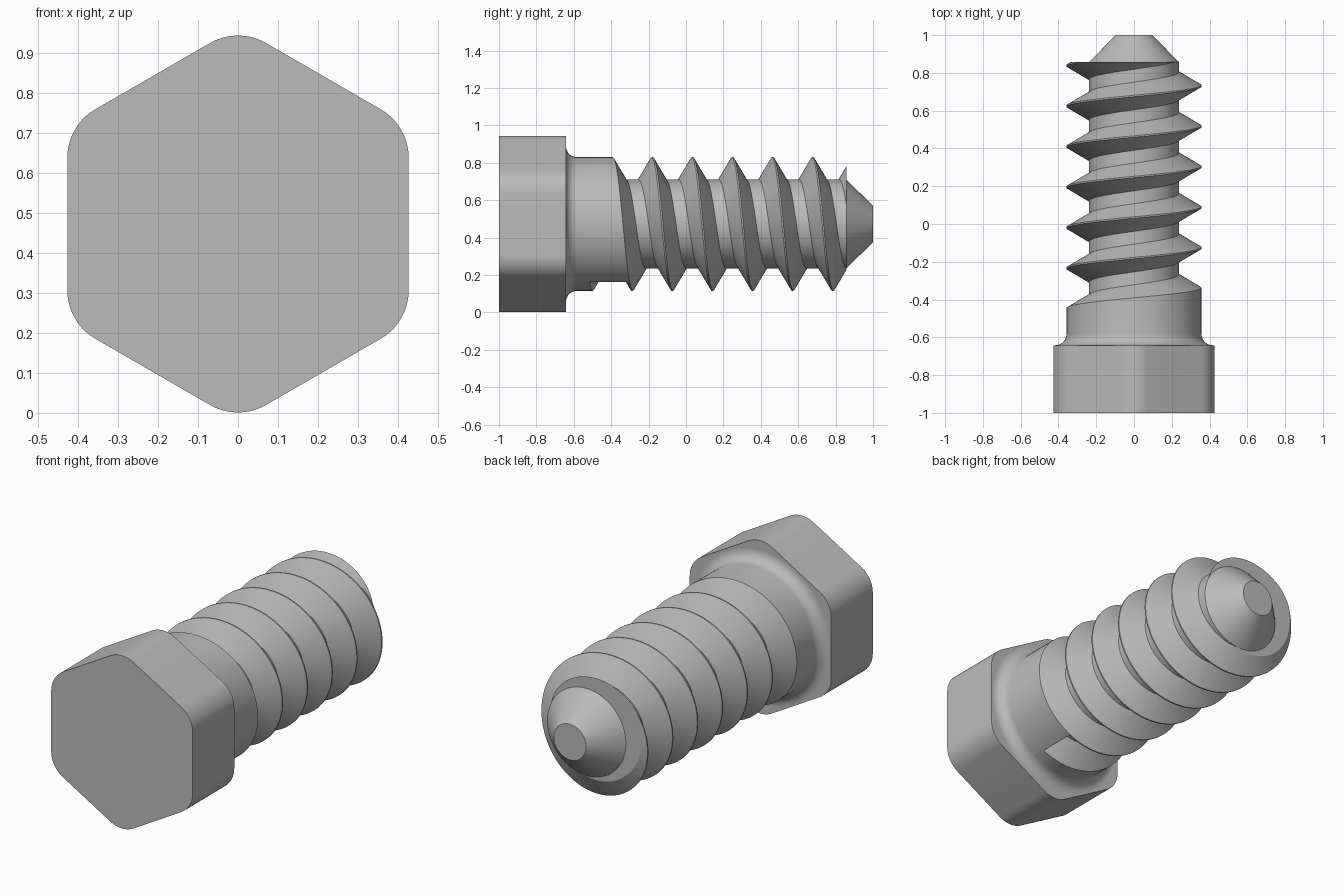
import bpy, bmesh, math

if "Cube" in bpy.data.objects:
    bpy.data.objects.remove(bpy.data.objects["Cube"])

AXIS_Z = 0.4725            # height of the bolt axis
R_OUT, R_ROOT, R_TIP = 0.357, 0.2375, 0.0975
Y_HEAD, Y_END = -0.642, 0.857
PITCH, SEG, TURNS = 0.2145, 96, 7
START = math.radians(150)  # angle where the thread groove begins
Y_START = -0.4126          # groove centre at its beginning
FILLET = 0.06

steel = bpy.data.materials.new("steel grey")
steel.diffuse_color = (0.5, 0.5, 0.5, 1)
steel.use_nodes = True
steel.node_tree.nodes["Principled BSDF"].inputs["Base Color"].default_value = steel.diffuse_color


def point(r, a, y):
    return (r * math.sin(a), y, AXIS_Z + r * math.cos(a))


def finish(bm, name):
    bmesh.ops.recalc_face_normals(bm, faces=bm.faces)
    mesh = bpy.data.meshes.new(name)
    bm.to_mesh(mesh)
    bm.free()
    mesh.materials.append(steel)
    obj = bpy.data.objects.new(name, mesh)
    bpy.context.collection.objects.link(obj)
    bpy.ops.object.select_all(action='DESELECT')
    obj.select_set(True)
    bpy.context.view_layer.objects.active = obj
    bpy.ops.object.shade_smooth_by_angle(angle=math.radians(30))


# Hexagonal head with rounded corners
bm = bmesh.new()
apothem, corner = 0.427, 0.14
centre = (apothem - corner) / math.cos(math.pi / 6)
outline = []
for k in range(6):
    a = k * math.pi / 3
    for j in range(11):
        b = a + math.radians(-30 + 6 * j)
        outline.append(bm.verts.new((centre * math.sin(a) + corner * math.sin(b), -1,
                                     AXIS_Z + centre * math.cos(a) + corner * math.cos(b))))
front = bm.faces.new(outline)
back = bmesh.ops.extrude_face_region(bm, geom=[front])["geom"]
bmesh.ops.translate(bm, vec=(0, Y_HEAD + 1, 0),
                    verts=[v for v in back if isinstance(v, bmesh.types.BMVert)])
finish(bm, "hex_head")

# Threaded shank: helical groove swept around the axis
bm = bmesh.new()
groove = [(R_OUT, -0.1035), (R_ROOT, -0.034), (R_ROOT, 0.034), (R_OUT, 0.1035)]
sweep = []
for i in range(SEG * TURNS + 1):
    t = i / SEG
    a = START + 2 * math.pi * t
    sweep.append([bm.verts.new(point(r, a, Y_START + PITCH * t + dy)) for r, dy in groove])
for i in range(SEG * TURNS):
    p, q = sweep[i], sweep[i + 1]
    for j in range(3):
        bm.faces.new((p[j], p[j + 1], q[j + 1], q[j]))
    # narrow crest between neighbouring turns
    if i + SEG < SEG * TURNS:
        bm.faces.new((p[3], sweep[i + SEG][0], sweep[i + SEG + 1][0], q[3]))
# flat wall where the groove begins
bm.faces.new(sweep[0])

# Fillet under the head and the plain part of the shank
rings = []
for k in range(9):
    b = math.radians(90 * k / 8)
    r, y = R_OUT + FILLET * (1 - math.sin(b)), Y_HEAD + FILLET * (1 - math.cos(b))
    rings.append([bm.verts.new(point(r, START + 2 * math.pi * i / SEG, y)) for i in range(SEG)])
for i in range(SEG):
    n = (i + 1) % SEG
    for lo, hi in zip(rings, rings[1:]):
        bm.faces.new((lo[i], hi[i], hi[n], lo[n]))
    collar = [rings[-1][i], sweep[i][0], sweep[i + 1][0]]
    if n == 0:
        collar += [sweep[0][3], sweep[0][0]]
    bm.faces.new(collar + [rings[-1][n]])

# Cut the thread off square, then add the end face and the conical point
cut = bmesh.ops.bisect_plane(bm, geom=bm.verts[:] + bm.edges[:] + bm.faces[:], dist=1e-6,
                             plane_co=(0, Y_END, 0), plane_no=(0, 1, 0), clear_outer=True)
rim = [e for e in cut["geom_cut"] if isinstance(e, bmesh.types.BMEdge)]
for radius, y in ((R_ROOT, Y_END), (R_TIP, 1.0)):
    geom = bmesh.ops.extrude_edge_only(bm, edges=rim)["geom"]
    for v in [g for g in geom if isinstance(g, bmesh.types.BMVert)]:
        v.co = point(radius, math.atan2(v.co.x, v.co.z - AXIS_Z), y)
    rim = [g for g in geom if isinstance(g, bmesh.types.BMEdge)]
bmesh.ops.holes_fill(bm, edges=rim, sides=0)
bmesh.ops.remove_doubles(bm, verts=bm.verts, dist=1e-4)
finish(bm, "threaded_shank")
